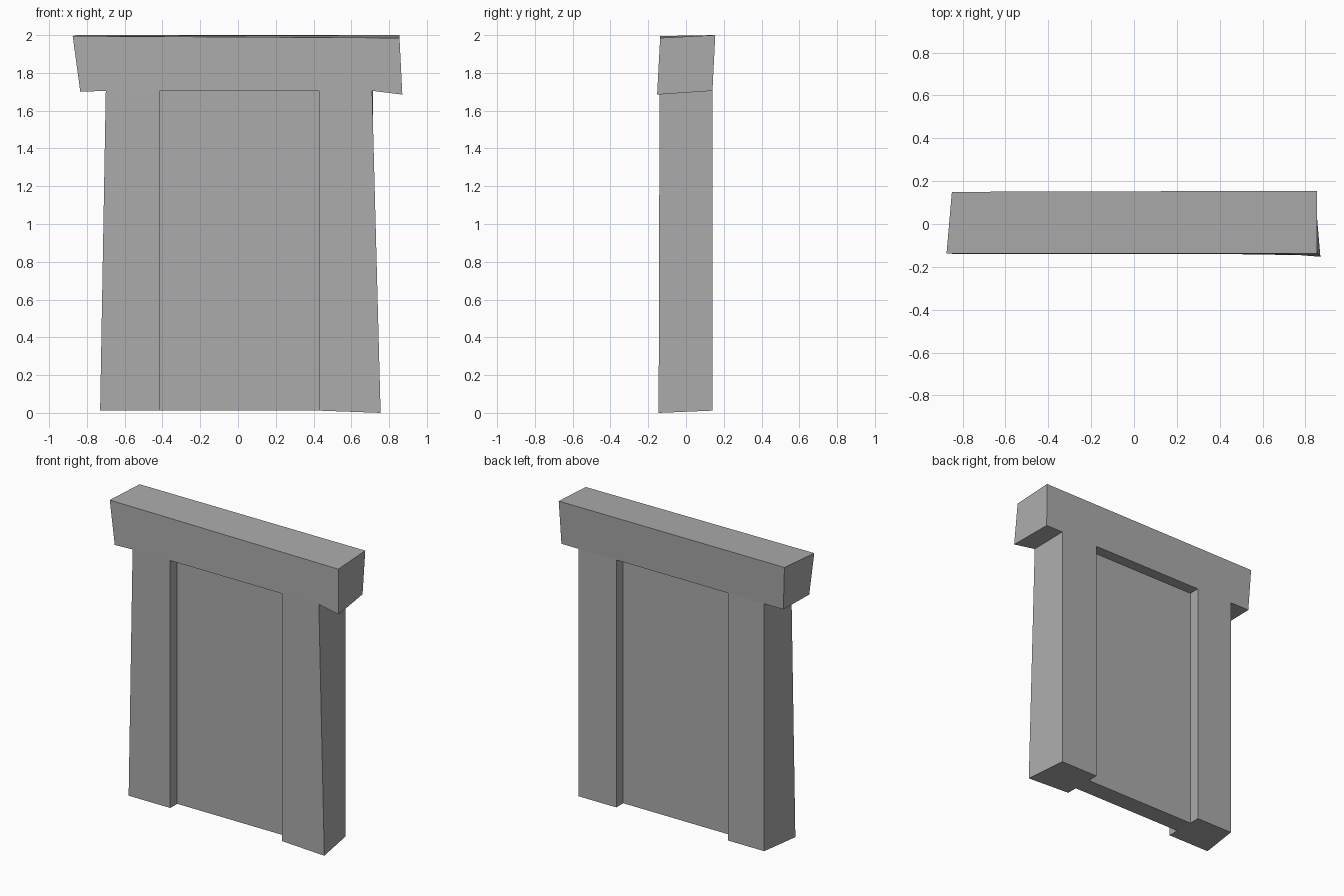
import bpy
import bmesh

cube = bpy.data.objects.get("Cube")
if cube:
    bpy.data.objects.remove(cube, do_unlink=True)

# Single plain stone colour
stone = bpy.data.materials.new("plain_grey_stone")
stone.use_nodes = True
colour = (0.41, 0.41, 0.41, 1)
stone.diffuse_color = colour
stone.node_tree.nodes["Principled BSDF"].inputs["Base Color"].default_value = colour

# Outline runs from the left jamb's inner foot, around the lintel, to the other inner foot
FRONT = [(-.415, -.14, .012), (-.73, -.14, .012), (-.70, -.14, 1.705), (-.835, -.14, 1.70),
         (-.875, -.137, 1.995), (.855, -.137, 1.985), (.87, -.153, 1.685), (.71, -.14, 1.705),
         (.755, -.145, 0), (.43, -.14, .012)]
BACK = [(-.415, .14, .012), (-.69, .14, .012), (-.69, .14, 1.705), (-.835, .14, 1.705),
        (-.85, .15, 2), (.855, .155, 2), (.845, .14, 1.705), (.715, .14, 1.705),
        (.715, .14, .012), (.43, .14, .012)]
DOOR = [(-.415, .012), (-.415, 1.705), (.43, 1.705), (.43, .012)]
PANEL_Y = .065

bm = bmesh.new()


def side(outline, face_y, panel_y):
    """Frame face, recess walls and sunken panel for one side of the doorway."""
    rim = [bm.verts.new(p) for p in outline]
    top = [bm.verts.new((x, face_y, z)) for x, z in DOOR[1:3]]
    opening = [rim[0], top[0], top[1], rim[-1]]
    panel = [bm.verts.new((x, panel_y, z)) for x, z in DOOR]
    bm.faces.new([rim[0], rim[1], rim[2], top[0]])
    bm.faces.new([rim[9], rim[8], rim[7], top[1]])
    bm.faces.new(rim[2:8] + [top[1], top[0]])
    for i in range(3):
        bm.faces.new([opening[i], opening[i + 1], panel[i + 1], panel[i]])
    bm.faces.new(panel)
    return rim, panel


front, front_panel = side(FRONT, -.14, -PANEL_Y)
back, back_panel = side(BACK, .14, PANEL_Y)

# Outer jamb and lintel surfaces
for i in range(1, 8):
    bm.faces.new([front[i], front[i + 1], back[i + 1], back[i]])

# Feet of both jambs and of the panel
for foot, inner, p in ((1, 0, 0), (8, 9, 3)):
    bm.faces.new([front[foot], front[inner], front_panel[p],
                  back_panel[p], back[inner], back[foot]])
bm.faces.new([front_panel[0], front_panel[3], back_panel[3], back_panel[0]])

bmesh.ops.recalc_face_normals(bm, faces=bm.faces[:])
mesh = bpy.data.meshes.new("stone_doorway")
bm.to_mesh(mesh)
bm.free()
mesh.materials.append(stone)
doorway = bpy.data.objects.new("stone_doorway", mesh)
bpy.context.collection.objects.link(doorway)
